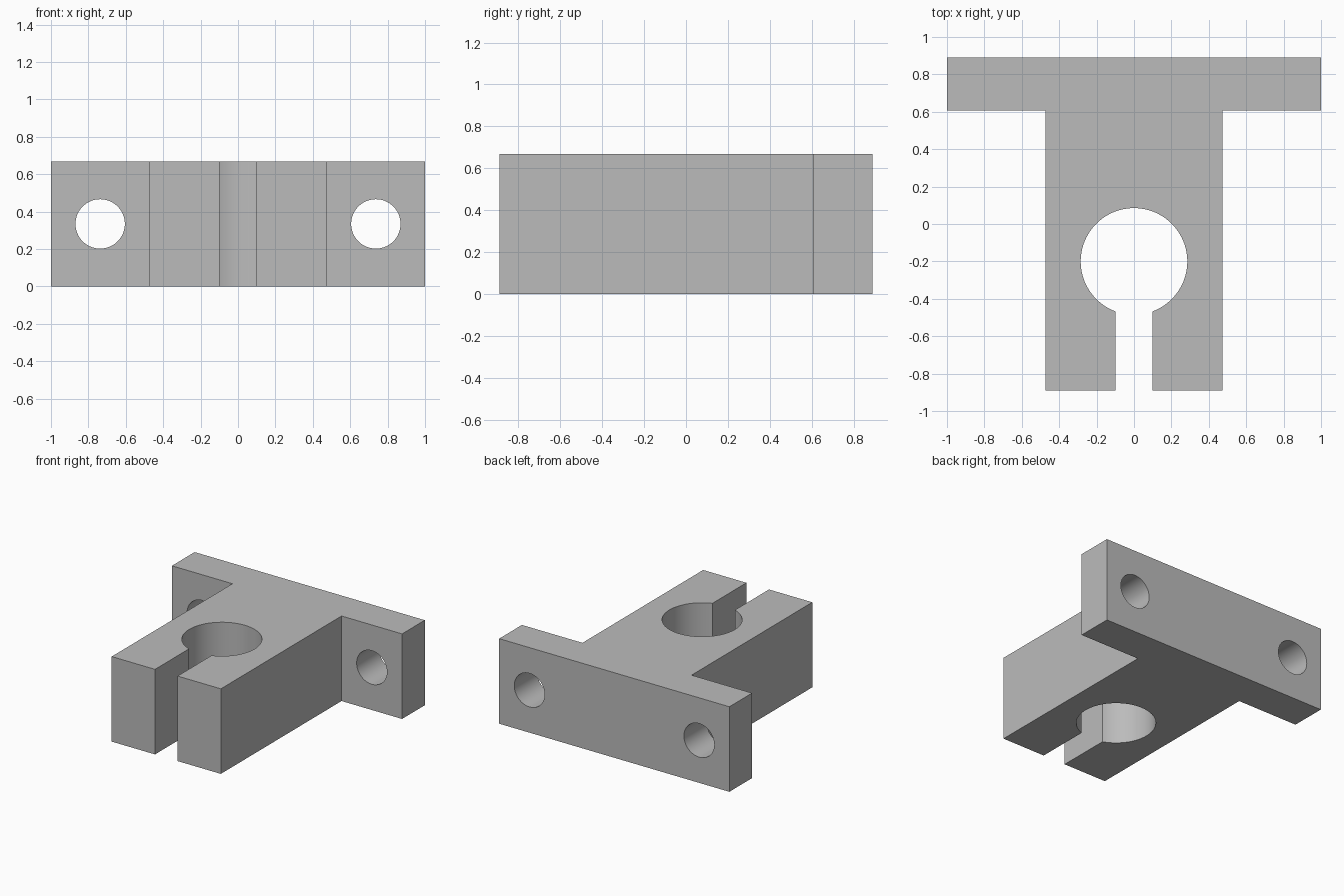
import bpy, bmesh
from math import asin, cos, sin, pi

if "Cube" in bpy.data.objects:
    bpy.data.objects.remove(bpy.data.objects["Cube"])

HEIGHT = 0.668
BORE_Y, BORE_R, SLOT = -0.2, 0.285, 0.098
HOLE_X, HOLE_R = 0.737, 0.132

# Right half of the plan outline: bore arc from back centre to slot, then around the outside
steps = 40
end = pi - asin(SLOT / BORE_R)
arc = [(BORE_R * sin(end * i / steps), BORE_Y + BORE_R * cos(end * i / steps))
       for i in range(steps + 1)]
half = arc + [(SLOT, -0.89), (0.474, -0.89), (0.474, 0.608), (1.0, 0.608), (1.0, 0.89)]
outline = half + [(-x, y) for x, y in reversed(half[1:])]

# Clamp body with flange, extruded upward
bm = bmesh.new()
face = bm.faces.new([bm.verts.new((x, y, 0)) for x, y in outline])
top = bmesh.ops.extrude_face_region(bm, geom=[face])["geom"]
bmesh.ops.translate(bm, vec=(0, 0, HEIGHT),
                    verts=[v for v in top if isinstance(v, bmesh.types.BMVert)])
bmesh.ops.recalc_face_normals(bm, faces=bm.faces)
mesh = bpy.data.meshes.new("shaft_clamp")
bm.to_mesh(mesh)
bm.free()
clamp = bpy.data.objects.new("shaft_clamp", mesh)
bpy.context.collection.objects.link(clamp)

# Darker grey metal
grey = bpy.data.materials.new("dark_grey")
grey.diffuse_color = (0.5, 0.5, 0.5, 1)
grey.use_nodes = True
grey.node_tree.nodes["Principled BSDF"].inputs["Base Color"].default_value = grey.diffuse_color
mesh.materials.append(grey)

# Bolt holes through the flange
for side in (-1, 1):
    bpy.ops.mesh.primitive_cylinder_add(vertices=64, radius=HOLE_R, depth=0.5,
                                        location=(side * HOLE_X, 0.75, HEIGHT / 2),
                                        rotation=(pi / 2, 0, 0))
    cutter = bpy.context.object
    cutter.name = "bolt_hole_cutter"
    cutter.hide_render = True
    cutter.data.materials.append(grey)
    mod = clamp.modifiers.new("bolt_hole", "BOOLEAN")
    mod.operation = "DIFFERENCE"
    mod.solver = "EXACT"
    mod.object = cutter
    bpy.context.view_layer.objects.active = clamp
    bpy.ops.object.modifier_apply(modifier=mod.name)
    bpy.data.objects.remove(cutter)

# Smooth bores, sharp corners
bpy.ops.object.select_all(action="DESELECT")
clamp.select_set(True)
bpy.context.view_layer.objects.active = clamp
bpy.ops.object.shade_smooth_by_angle()
